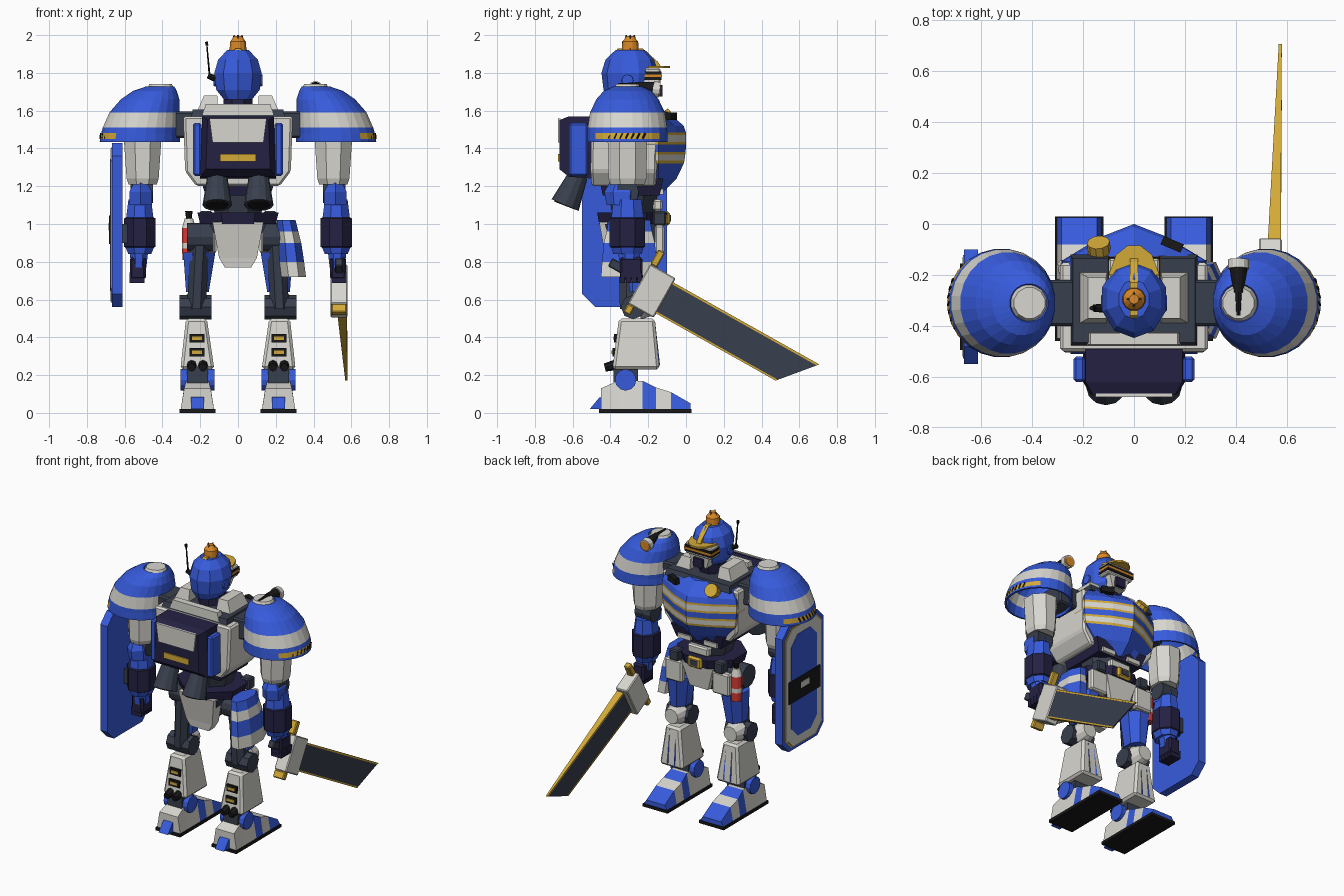
import bpy
import bmesh
from math import cos, sin, pi
from mathutils import Vector, Euler

cube = bpy.data.objects.get("Cube")
if cube:
    bpy.data.objects.remove(cube, do_unlink=True)

PALETTE = {
    "blue": (.038, .105, .72), "white": (.68, .67, .62), "slate": (.04, .05, .075),
    "navy": (.017, .015, .055), "gold": (.65, .4, .04), "orange": (.7, .25, .02),
    "red": (.7, .045, .035), "black": (.009, .009, .01),
}
MATERIALS = {}
for label, rgb in PALETTE.items():
    material = bpy.data.materials.new(label)
    material.use_nodes = True
    material.diffuse_color = (*rgb, 1)
    material.node_tree.nodes["Principled BSDF"].inputs["Base Color"].default_value = (*rgb, 1)
    MATERIALS[label] = material


def loft(name, rings, colours, pair=False, caps=True, bevel=0):
    """Skin a stack of rings; colours is one name or one name per band."""
    bands = [colours] * (len(rings) - 1) if isinstance(colours, str) else colours
    slots = list(dict.fromkeys(bands))
    bm = bmesh.new()
    verts = [[bm.verts.new(p) for p in ring] for ring in rings]
    for low, high, colour in zip(verts, verts[1:], bands):
        for i in range(len(low)):
            j = (i + 1) % len(low)
            bm.faces.new((low[i], low[j], high[j], high[i])).material_index = slots.index(colour)
    if caps:
        bm.faces.new(verts[0][::-1]).material_index = slots.index(bands[0])
        bm.faces.new(verts[-1]).material_index = slots.index(bands[-1])
    bmesh.ops.recalc_face_normals(bm, faces=bm.faces[:])
    mesh = bpy.data.meshes.new(name)
    bm.to_mesh(mesh)
    bm.free()
    for slot in slots:
        mesh.materials.append(MATERIALS[slot])
    obj = bpy.data.objects.new(name, mesh)
    bpy.context.collection.objects.link(obj)
    if bevel:
        mod = obj.modifiers.new("chamfer", "BEVEL")
        mod.width, mod.segments = bevel, 1
    if pair:
        obj.modifiers.new("other_side", "MIRROR")
    return obj


def tower(name, levels, colours, sides=4, **options):
    """Stack of regular rings, each level (z, x, y, half_x, half_y)."""
    grow = 1 / cos(pi / sides)
    angles = [2 * pi * (i + .5) / sides for i in range(sides)]
    rings = [[(x + hx * grow * cos(a), y + hy * grow * sin(a), z) for a in angles]
             for z, x, y, hx, hy in levels]
    return loft(name, rings, colours, **options)


def box(name, centre, size, colour, taper=1, tilt=(0, 0, 0), **options):
    turn, (w, d, h) = Euler(tilt), size
    rings = []
    for side, s in ((-.5, 1), (.5, taper)):
        corners = ((-.5, -.5), (.5, -.5), (.5, .5), (-.5, .5))
        rings.append([Vector(centre) + turn.to_matrix() @ Vector((a * w * s, b * d * s, side * h))
                      for a, b in corners])
    return loft(name, rings, colour, **options)


def rod(name, start, end, r1, r2, colour, sides=12, **options):
    start, end = Vector(start), Vector(end)
    turn = (end - start).to_track_quat("Z", "Y")
    rings = [[p + turn @ Vector((r * cos(2 * pi * i / sides), r * sin(2 * pi * i / sides), 0))
              for i in range(sides)] for p, r in ((start, r1), (end, r2))]
    return loft(name, rings, colour, **options)


def plate(name, outline, x1, x2, colour, **options):
    """Extrude a (y, z) outline along x."""
    return loft(name, [[(x, y, z) for y, z in outline] for x in (x1, x2)], colour, **options)


# Feet and ankles
box("sole", (.215, -.215, .01), (.19, .49, .02), "black", pair=True)
foot = [(-.45, .13, .07), (-.36, .17, .06), (-.23, .17, .06), (-.16, .135, .07), (-.08, .11, .07), (.025, .05, .07)]
loft("foot", [[(.215 - .088, y, .02), (.215 + .088, y, .02), (.215 + w, y, top), (.215 - w, y, top)]
              for y, top, w in foot], ["white", "white", "blue", "white", "blue"], pair=True)
plate("heel_spur", [(-.51, .02), (-.44, .02), (-.4, .1), (-.46, .08)], .18, .25, "blue", pair=True)
rod("ankle_disc", (.125, -.32, .175), (.305, -.32, .175), .057, .057, "blue", pair=True)
box("ankle_core", (.215, -.32, .19), (.11, .13, .1), "slate", pair=True)

# Shins, calf vents and pistons
tower("shin", [(.23, .215, -.265, .09, .125), (.5, .22, -.26, .055, .095)], "white", pair=True, bevel=.015)
for z, y in ((.395, -.373), (.32, -.382)):
    box("calf_vent", (.217, y, z), (.08, .016, .045), "black", pair=True)
    box("vent_glow", (.217, y - .008, z), (.055, .008, .018), "gold", pair=True)
for x in (.185, .245):
    rod("calf_piston", (x, -.43, .24), (x, -.35, .26), .022, .03, "black", sides=8, pair=True)
    rod("shin_stripe", (x * .9 + .02, -.144, .25), (x * .7 + .066, -.17, .48), .007, .007, "blue", sides=4, pair=True)

# Knees and thighs
rod("knee_joint", (.14, -.28, .56), (.31, -.28, .56), .065, .065, "slate", sides=8, pair=True)
rod("knee_cap", (.225, -.24, .57), (.225, -.16, .57), .075, .05, "white", sides=12, pair=True)
tower("thigh_core", [(.55, .22, -.29, .05, .06), (.95, .2, -.29, .05, .07)], "slate", 8, pair=True)
tower("thigh_armour", [(.64, .215, -.25, .06, .08), (.85, .205, -.24, .085, .1)], "blue", 8, pair=True)
rod("hip_joint", (.13, -.3, .93), (.27, -.3, .93), .075, .075, "slate", pair=True)

# Pelvis, belt and skirts
tower("pelvis", [(.83, 0, -.28, .07, .1), (1.0, 0, -.28, .15, .15)], "slate")
tower("rear_skirt", [(.77, 0, -.39, .07, .03), (.82, 0, -.39, .1, .035), (1.01, 0, -.41, .135, .05)], "white")
tower("front_skirt", [(.84, 0, -.17, .07, .03), (1.0, 0, -.16, .12, .04)], "white")
box("front_hip_plate", (.18, -.14, .92), (.13, .05, .15), "white", pair=True, bevel=.01)
tower("belt", [(1.0, 0, -.285, .2, .175), (1.06, 0, -.285, .215, .185)], "navy", 8)
box("belt_buckle", (0, -.1, 1.03), (.11, .03, .075), "gold", bevel=.012)
box("buckle_centre", (0, -.084, 1.03), (.06, .008, .035), "slate")
box("belt_pouch", (.17, -.14, 1.03), (.07, .07, .075), "slate", pair=True, bevel=.008)
tower("side_skirt", [(.72, .295, -.3, .065, .15), (.8, .285, -.3, .065, .145), (.9, .275, -.3, .06, .135),
                     (.96, .265, -.3, .055, .12), (1.02, .255, -.3, .05, .11)],
      ["white", "blue", "white", "blue"], 8)

# Extinguisher on the hip
tower("extinguisher", [(.81, -.26, -.18, .034, .034), (.87, -.26, -.18, .036, .036), (.9, -.26, -.18, .036, .036),
                       (.98, -.26, -.18, .036, .036), (1.03, -.26, -.18, .022, .022)],
      ["red", "white", "red", "white"], 12)
rod("extinguisher_valve", (-.26, -.18, 1.03), (-.26, -.18, 1.07), .015, .02, "black", sides=8)

# Waist and torso
tower("waist", [(1.05, 0, -.28, .12, .11), (1.2, 0, -.28, .17, .14)], "slate", 8)
box("belly_plate", (0, -.15, 1.1), (.16, .05, .06), "white", bevel=.01)
box("rib_plate", (.1, -.15, 1.17), (.1, .06, .03), "white", pair=True)
tower("abdomen", [(1.15, 0, -.29, .17, .15), (1.24, 0, -.29, .2, .17)], "navy")
tower("torso", [(1.2, 0, -.33, .22, .17), (1.28, 0, -.33, .28, .175), (1.57, 0, -.325, .29, .175)], "white", bevel=.012)
tower("upper_deck", [(1.56, 0, -.3, .25, .18), (1.605, 0, -.3, .24, .165)], "slate")
box("shoulder_bar", (0, -.31, 1.525), (.84, .18, .14), "slate", bevel=.01)
chest = [(1.17, .13, -.12), (1.24, .2, -.05), (1.32, .27, -.012), (1.335, .275, -.008), (1.368, .28, -.004),
         (1.382, .28, -.002), (1.42, .285, 0), (1.434, .285, 0), (1.47, .285, 0), (1.484, .285, 0),
         (1.52, .28, -.012), (1.595, .235, -.1)]
loft("chest_armour", [[(-w, -.24, z), (-w, -.145, z), (-w * .45, front - .05, z), (0, front, z),
                       (w * .45, front - .05, z), (w, -.145, z), (w, -.24, z)] for z, w, front in chest],
     ["blue", "blue", "gold", "white", "gold", "blue", "gold", "white", "gold", "blue", "blue"])
rod("chest_badge", (-.135, -.115, 1.545), (-.14, -.072, 1.575), .045, .045, "gold", sides=10)
box("chest_radio", (.15, -.08, 1.57), (.085, .035, .04), "black", tilt=(0, 0, -.4))
tower("collar_block", [(1.6, .16, -.29, .055, .1), (1.68, .145, -.29, .035, .08)], "white", pair=True)
box("rear_collar", (0, -.45, 1.6), (.38, .05, .07), "white", taper=.9)

# Backpack with thrusters
pack = [(-.49, .2, 1.24, 1.57), (-.62, .2, 1.25, 1.57), (-.67, .17, 1.29, 1.55)]
loft("backpack", [[(-w, y, low), (w, y, low), (w * .95, y, high), (-w * .95, y, high)]
                  for y, w, low, high in pack], "navy")
box("pack_panel", (0, -.672, 1.495), (.27, .012, .125), "white", taper=1.12)
box("pack_label", (0, -.672, 1.35), (.19, .012, .04), "gold")
box("pack_side_plate", (.215, -.57, 1.395), (.045, .1, .28), "blue", pair=True, bevel=.01)
rod("thruster", (.11, -.57, 1.26), (.11, -.64, 1.1), .052, .078, "slate", pair=True)
rod("thruster_core", (.11, -.637, 1.11), (.11, -.642, 1.097), .06, .06, "black", pair=True)

# Shoulder domes with hazard marks
dome = tower("shoulder_dome", [(1.435, .52, -.31, .212, .212), (1.45, .519, -.31, .211, .212),
                               (1.482, .517, -.31, .207, .211), (1.51, .512, -.31, .204, .21),
                               (1.59, .495, -.31, .186, .198), (1.66, .465, -.31, .155, .165),
                               (1.705, .44, -.31, .115, .125), (1.728, .412, -.31, .075, .075)],
             ["blue", "blue", "blue", "white", "blue", "blue", "blue"], 24, caps=False, pair=True)
dome.data.materials.append(MATERIALS["gold"])
for face in dome.data.polygons:
    if face.normal.x > .7 and 1.45 < face.center.z < 1.48:
        face.material_index = 2
shell = dome.modifiers.new("thickness", "SOLIDIFY")
shell.thickness = .012
for i in range(7):
    y = -.41 + .03 * i
    x = .52 + (.21 ** 2 - (y + .31) ** 2) ** .5
    rod("hazard_mark", (x, y, 1.452), (x - .004, y + .014, 1.48), .005, .005, "black", sides=4, pair=True)
tower("dome_cap", [(1.7, .41, -.31, .078, .078), (1.74, .41, -.31, .06, .06)], "white", 12, pair=True)

# Shoulder lamp
rod("lamp_stem", (.41, -.36, 1.735), (.41, -.26, 1.735), .01, .015, "black", sides=8)
rod("lamp_body", (.41, -.27, 1.735), (.41, -.17, 1.715), .018, .036, "black")
rod("lamp_rim", (.41, -.175, 1.715), (.41, -.14, 1.71), .042, .042, "white")
rod("lamp_lens", (.41, -.142, 1.71), (.41, -.136, 1.71), .034, .034, "orange")

# Arms and hands
tower("upper_arm", [(1.21, .505, -.31, .075, .09), (1.24, .505, -.31, .085, .1), (1.46, .505, -.31, .1, .105)],
      "white", 8, pair=True)
rod("elbow_joint", (.45, -.31, 1.17), (.57, -.31, 1.17), .06, .06, "slate", pair=True)
tower("elbow_guard", [(1.1, .515, -.34, .06, .07), (1.17, .515, -.34, .06, .08), (1.23, .515, -.34, .03, .05)],
      "blue", 6, pair=True)
tower("forearm", [(.84, .52, -.31, .06, .075), (.875, .52, -.31, .075, .085), (.88, .52, -.31, .083, .094),
                  (1.03, .52, -.31, .083, .094), (1.035, .52, -.31, .072, .085), (1.13, .52, -.31, .06, .075)],
      ["blue", "navy", "navy", "navy", "blue"], 8, pair=True)
tower("wrist", [(.77, .525, -.3, .04, .05), (.86, .525, -.3, .05, .06)], "blue", 8, pair=True)
box("palm", (.53, -.29, .765), (.085, .12, .12), "navy", pair=True, bevel=.012)
for i in range(4):
    box("finger", (.535, -.335 + .03 * i, .715), (.08, .025, .055), "navy", pair=True)

# Sword, laid out along its own direction
def along(u, v, x):
    return Vector((x, -.135 + .872 * u + .49 * v, .62 - .49 * u + .872 * v))


def blade_bar(name, low, high, extra, colour):
    rings = []
    for stretch, x, half in ((0, .55, .024), (1, .574, .004)):
        reach = [stretch * (.83 + .85 * v) for v in (low, high)]
        half += extra
        rings.append([along(reach[0], low, x - half), along(reach[0], low, x + half),
                      along(reach[1], high, x + half), along(reach[1], high, x - half)])
    loft(name, rings, colour)


def sword_block(name, u1, u2, v1, v2, half, colour):
    loft(name, [[along(u, v1, .535 - half), along(u, v1, .535 + half), along(u, v2, .535 + half),
                 along(u, v2, .535 - half)] for u in (u1, u2)], colour, bevel=.006)


blade_bar("blade", -.083, .083, 0, "slate")
blade_bar("blade_back_edge", .083, .095, .002, "gold")
blade_bar("blade_cutting_edge", -.093, -.083, .002, "gold")
sword_block("sword_guard", -.13, .025, -.12, .12, .045, "white")
sword_block("guard_prong", -.13, -.09, .12, .21, .022, "gold")
sword_block("guard_hook", -.13, -.09, -.17, -.12, .04, "gold")
sword_block("sword_grip", -.32, -.13, 0, .05, .022, "slate")

# Shield, layered outward
def shield_outline(inset):
    y, z, c = .225 - inset, .435 - inset, .07
    half = [(y, -z + c), (y, z - c), (y - c, z), (c - y, z), (-y, z - c), (-y, c - z), (c - y, -z), (y - c, -z)]
    return [(a - .325, b + .995) for a, b in half]


for title, inset, outer, colour in (("shield_body", 0, -.668, "blue"), ("shield_trim", .022, -.671, "gold"),
                                    ("shield_border", .03, -.674, "white"), ("shield_panel", .085, -.677, "blue")):
    plate(title, shield_outline(inset), -.612 - inset * .2, outer, colour)
box("shield_plaque", (-.678, -.325, .97), (.008, .34, .15), "black")
box("plaque_mark", (-.682, -.325, .985), (.006, .09, .04), "white")
box("shield_bracket", (-.605, -.31, .95), (.05, .12, .1), "slate")

# Head, visor and crest
tower("neck", [(1.58, 0, -.29, .08, .08), (1.7, 0, -.28, .075, .09)], "navy", 8)
tower("helmet", [(1.66, 0, -.31, .075, .1), (1.71, 0, -.3, .115, .13), (1.8, 0, -.295, .125, .145),
                 (1.87, 0, -.295, .105, .125), (1.92, 0, -.295, .058, .075)], "blue", 10)
tower("jaw", [(1.67, 0, -.2, .05, .05), (1.77, 0, -.2, .085, .06)], "white")
box("chin_guard", (0, -.145, 1.705), (.07, .04, .06), "navy")
box("visor_frame", (0, -.195, 1.785), (.2, .12, .08), "white", bevel=.008)
box("visor", (0, -.19, 1.785), (.206, .122, .045), "black")
box("visor_glow", (0, -.188, 1.785), (.208, .122, .014), "orange")
loft("brim", [[(-.1, -.2, z), (.1, -.2, z), (.07, -.12, z), (.025, -.085, z), (-.025, -.085, z), (-.07, -.12, z)]
              for z in (1.825, 1.837)], "gold")
plate("crest", [(-.42, 1.86), (-.36, 1.93), (-.23, 1.93), (-.15, 1.86), (-.13, 1.83), (-.2, 1.83)],
      -.016, .016, "gold")
for x in (.118,):
    rod("ear_disc", (x - .02, -.31, 1.76), (x + .012, -.31, 1.76), .035, .03, "blue", pair=True)

# Beacon and antenna
tower("beacon", [(1.915, 0, -.295, .045, .045), (1.965, 0, -.295, .042, .042), (1.995, 0, -.295, .018, .018)],
      "orange", 12)
for a in (0, pi / 2, pi, pi * 1.5):
    rod("beacon_cage", (.046 * cos(a), -.295 + .046 * sin(a), 1.91),
        (.02 * cos(a), -.295 + .02 * sin(a), 2.0), .004, .004, "slate", sides=4)
rod("antenna_base", (-.12, -.33, 1.77), (-.16, -.33, 1.785), .018, .014, "black", sides=8)
rod("antenna", (-.15, -.33, 1.78), (-.165, -.33, 1.95), .006, .004, "black", sides=6)
rod("antenna_tip", (-.165, -.33, 1.945), (-.166, -.33, 1.965), .009, .009, "black", sides=6)
